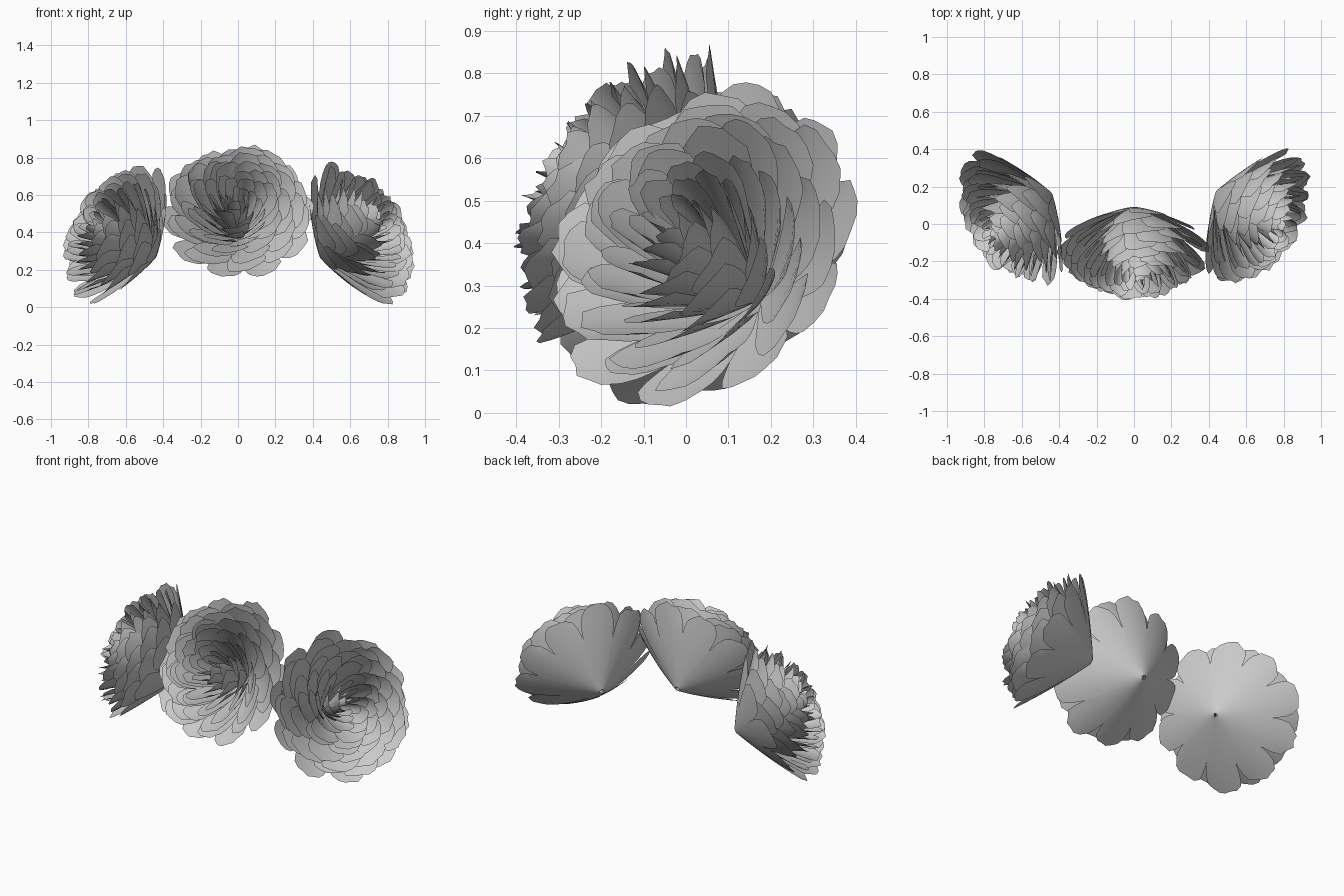
import bpy, bmesh, math, random
from mathutils import Vector

old = bpy.data.objects.get("Cube")
if old:
    bpy.data.objects.remove(old)

random.seed(7)

petal_grey = bpy.data.materials.new("petal_grey")
petal_grey.use_nodes = True
GREY = (0.6, 0.6, 0.6, 1)
petal_grey.diffuse_color = GREY
petal_grey.node_tree.nodes["Principled BSDF"].inputs["Base Color"].default_value = GREY

ALONG, ACROSS = 7, 6


def add_petal(bm, turn, elevation, length, half_width, slant):
    """One cupped petal that grows from the base point of the bloom."""
    rows = []
    ragged = [random.uniform(-0.025, 0.015) for _ in range(ACROSS + 1)]
    for i in range(ALONG + 1):
        s = 0.04 + 0.96 * i / ALONG
        narrowing = 1 - 0.24 * max(0, (s - 0.5) / 0.5) ** 2
        row = []
        for j in range(ACROSS + 1):
            u = 2 * j / ACROSS - 1
            # rounded, slightly ragged outer edge
            edge = 1 - 0.09 * abs(u) ** 2.5 + ragged[j]
            reach = length * s * (1 + (edge - 1) * s ** 4)
            el = elevation - 0.07 * (1 - s) + slant * u * s
            az = turn + u * half_width * narrowing
            row.append(bm.verts.new((reach * math.cos(el) * math.cos(az),
                                     reach * math.cos(el) * math.sin(az),
                                     reach * math.sin(el))))
        rows.append(row)
    for a, b in zip(rows, rows[1:]):
        for j in range(ACROSS):
            bm.faces.new((a[j], a[j + 1], b[j + 1], b[j]))


def make_bloom(name, rim_centre, axis, spin):
    """Rings of petals that close from a wide outer cup to a tight heart."""
    bm = bmesh.new()
    rings = 10
    for ring in range(rings):
        t = ring / (rings - 1)
        count = round(10 - 5 * t ** 1.5)
        elevation = math.radians(34 + 50 * t)
        for k in range(count):
            turn = spin + (k + 0.5 * (ring % 2)) * math.tau / count
            if ring:
                turn += random.uniform(-0.1, 0.1)
            add_petal(bm, turn,
                      elevation + (random.uniform(-0.02, 0.02) if ring else 0),
                      0.5 * random.uniform(0.97, 1.03) * (1 - 0.05 * t ** 4),
                      math.pi / count * (1.25 if ring else 1.04),
                      0.05 if ring else 0.01)
    mesh = bpy.data.meshes.new(name)
    bm.to_mesh(mesh)
    bm.free()
    mesh.materials.append(petal_grey)
    obj = bpy.data.objects.new(name, mesh)
    bpy.context.collection.objects.link(obj)
    # aim the bloom along its axis, with the rim plane at rim_centre
    direction = Vector(axis).normalized()
    obj.rotation_mode = 'QUATERNION'
    obj.rotation_quaternion = direction.to_track_quat('Z', 'Y')
    obj.location = Vector(rim_centre) - direction * 0.28
    bpy.ops.object.select_all(action='DESELECT')
    obj.select_set(True)
    bpy.context.view_layer.objects.active = obj
    bpy.ops.object.shade_smooth_by_angle(angle=math.radians(40))


make_bloom("centre_bloom", (0, -0.15, 0.51), (0, -0.85, 0.5), 0.1)
make_bloom("left_bloom", (0.65, 0.04, 0.39), (0.76, -0.48, 0.44), 0.3)
make_bloom("right_bloom", (-0.65, 0.03, 0.39), (-0.76, -0.48, 0.44), 0.5)
